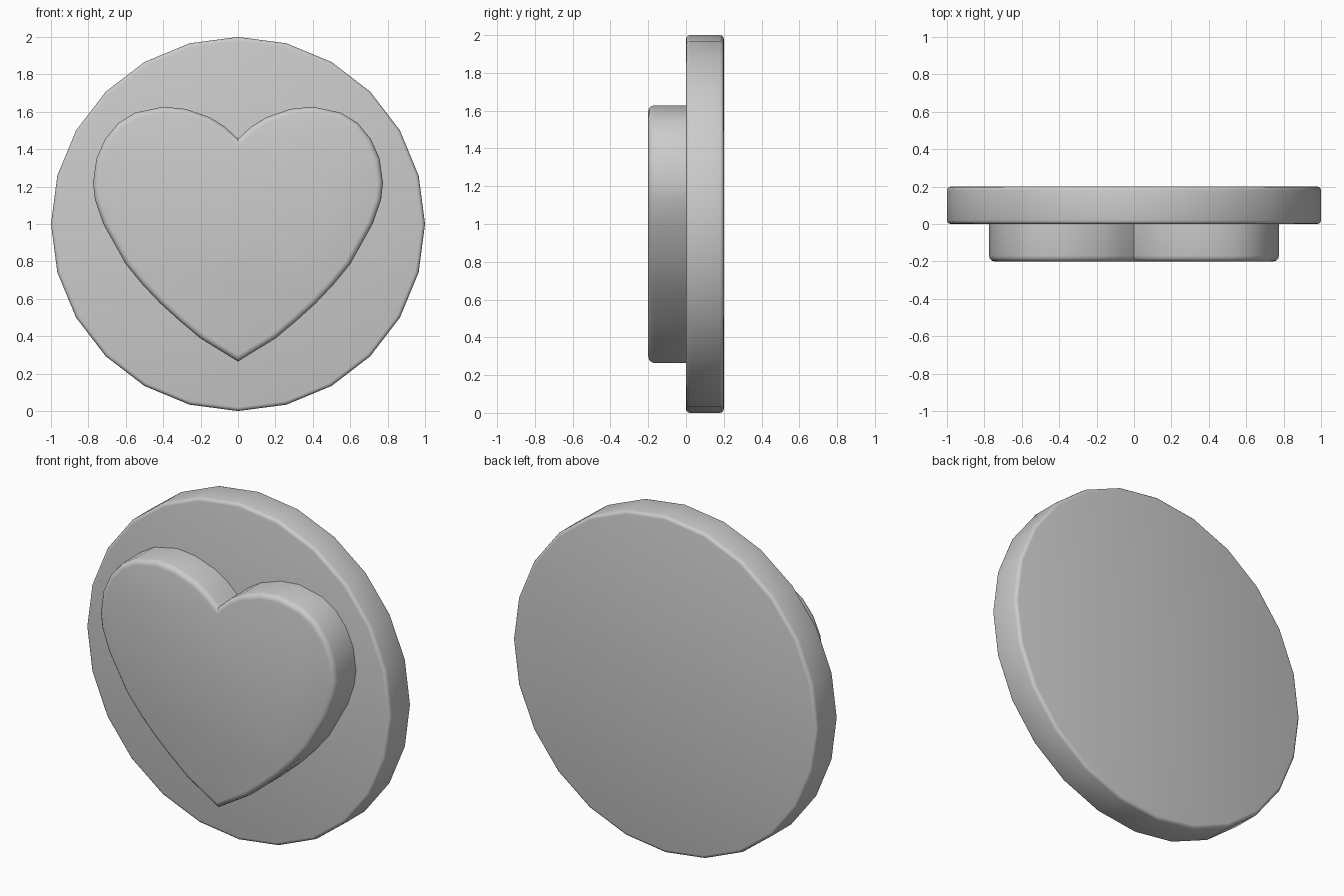
import bpy, bmesh
from math import sin, cos, pi, radians

if "Cube" in bpy.data.objects:
    bpy.data.objects.remove(bpy.data.objects["Cube"])


def make_plate(name, outline, y0, y1, rims, width):
    """Extrude an x-z outline from y0 to y1 and round the rims at the given y."""
    bm = bmesh.new()
    face = bm.faces.new([bm.verts.new((x, y0, z)) for x, z in outline])
    ext = bmesh.ops.extrude_face_region(bm, geom=[face], use_keep_orig=True)
    moved = [g for g in ext["geom"] if isinstance(g, bmesh.types.BMVert)]
    bmesh.ops.translate(bm, verts=moved, vec=(0, y1 - y0, 0))
    edges = [e for e in bm.edges
             if any(all(abs(v.co.y - y) < 1e-5 for v in e.verts) for y in rims)]
    bmesh.ops.bevel(bm, geom=edges, offset=width, offset_type='OFFSET',
                    segments=3, profile=0.5, affect='EDGES', clamp_overlap=True)
    bmesh.ops.recalc_face_normals(bm, faces=bm.faces[:])
    mesh = bpy.data.meshes.new(name)
    bm.to_mesh(mesh)
    bm.free()
    obj = bpy.data.objects.new(name, mesh)
    bpy.context.collection.objects.link(obj)
    bpy.ops.object.select_all(action='DESELECT')
    obj.select_set(True)
    bpy.context.view_layer.objects.active = obj
    bpy.ops.object.shade_smooth_by_angle(angle=radians(35))
    return obj


# Round backing disc with 24 sides
circle = [(cos(2 * pi * i / 24), 1 + sin(2 * pi * i / 24)) for i in range(24)]
make_plate("backing_disc", circle, 0.0, 0.2, (0.0, 0.2), 0.02)

# Raised heart: right half of the outline, mirrored to the left
half = [(0, 1.455), (0.07, 1.52), (0.15, 1.57), (0.28, 1.615), (0.40, 1.627),
        (0.55, 1.595), (0.64, 1.54), (0.71, 1.455), (0.757, 1.35), (0.775, 1.22),
        (0.765, 1.13), (0.72, 1.00), (0.60, 0.785), (0.51, 0.675), (0.415, 0.575),
        (0.31, 0.48), (0.20, 0.388), (0, 0.265)]
heart = half + [(-x, z) for x, z in half[-2:0:-1]]
make_plate("raised_heart", heart, -0.2, 0.0, (-0.2,), 0.03)
